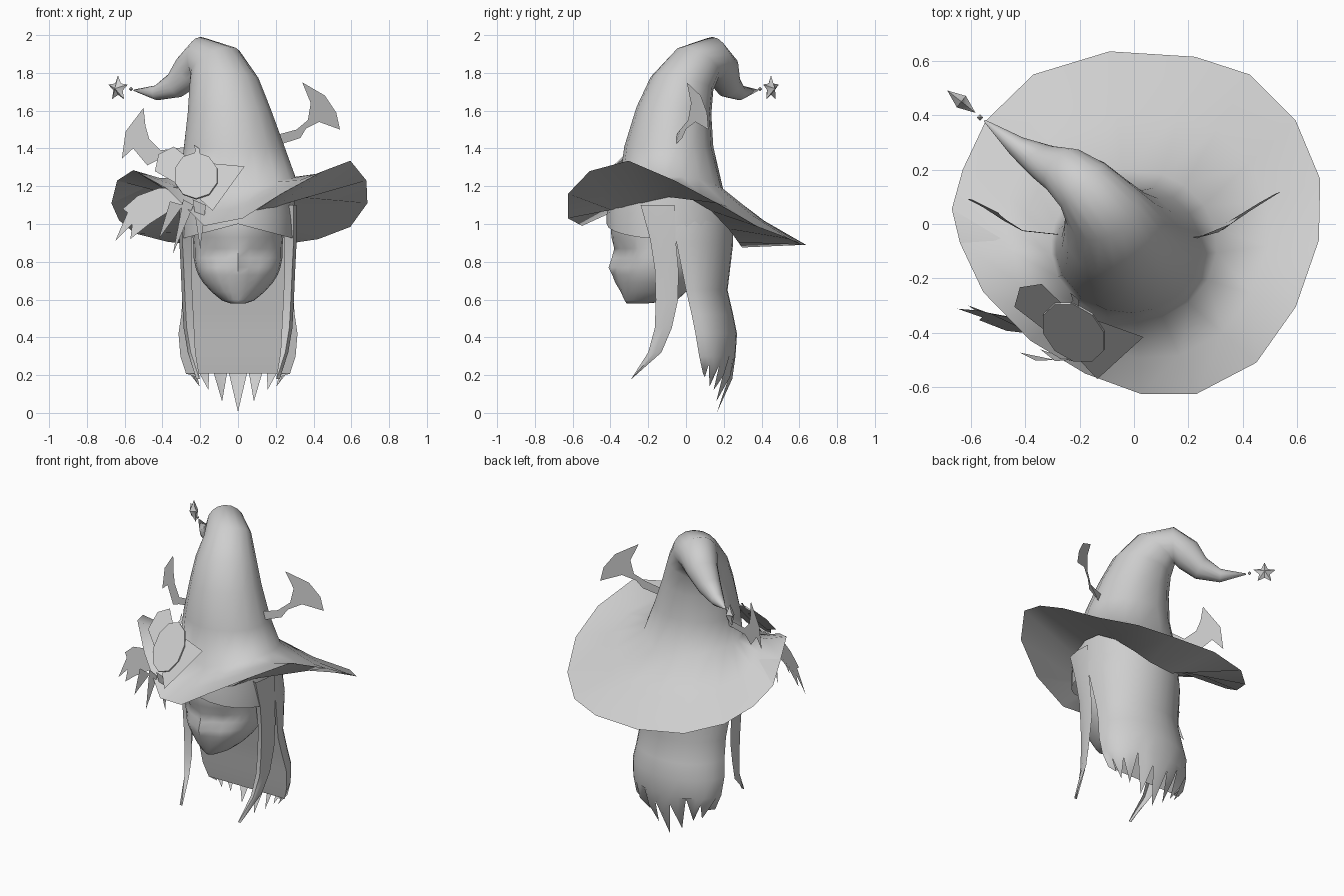
import bpy, math
from mathutils import Vector

if "Cube" in bpy.data.objects:
    bpy.data.objects.remove(bpy.data.objects["Cube"])

grey = bpy.data.materials.new("light_grey")
grey.diffuse_color = (0.62, 0.62, 0.62, 1)
grey.use_nodes = True
grey.node_tree.nodes["Principled BSDF"].inputs["Base Color"].default_value = grey.diffuse_color


def make(name, verts, faces, smooth=50):
    me = bpy.data.meshes.new(name)
    me.from_pydata([tuple(v) for v in verts], [], faces)
    me.materials.append(grey)
    ob = bpy.data.objects.new(name, me)
    bpy.context.collection.objects.link(ob)
    if smooth:
        bpy.ops.object.select_all(action='DESELECT')
        ob.select_set(True)
        bpy.context.view_layer.objects.active = ob
        bpy.ops.object.shade_smooth_by_angle(angle=math.radians(smooth))
    return ob


def loft_faces(rows, n, closed=True):
    m = n if closed else n - 1
    return [(r * n + i, r * n + (i + 1) % n, (r + 1) * n + (i + 1) % n, (r + 1) * n + i)
            for r in range(rows - 1) for i in range(m)]


# Hat: wavy brim flowing into a bent cone, with an underside reaching the head opening
rim = [(-.09, .635, .89), (.225, .615, .89), (.425, .55, .92), (.595, .38, .985), (.685, .165, 1.11),
       (.68, -.06, 1.23), (.595, -.305, 1.335), (.45, -.51, 1.28), (.23, -.625, 1.16), (.025, -.625, 1.03),
       (-.18, -.55, .99), (-.38, -.43, 1.19), (-.555, -.25, 1.285), (-.64, -.07, 1.23), (-.67, .055, 1.11),
       (-.63, .2, 1.02), (-.545, .38, .95), (-.37, .55, .905)][::-1]
rim = [Vector(p) for p in rim]
N = len(rim)
ang = [math.atan2(p.y, p.x) for p in rim]
inner = [Vector((.305 * math.cos(a), -.08 + .28 * math.sin(a), 1.17 + .08 * abs(math.cos(a)))) for a in ang]
mid = [(p + q) / 2 - Vector((0, 0, .02)) for p, q in zip(rim, inner)]
hem = []
for a in ang:
    s = math.sin(a)
    hem.append(Vector((.305 * math.cos(a), -.06 + .36 * s, 1.15 + (.08 * s if s < 0 else -.28 * s * s))))
verts = hem + rim + mid + inner
# centre, normal, radius x, radius y
cone = [((-.02, -.09, 1.41), (0, 0, 1), .267, .237),
        ((-.047, -.063, 1.6), (-.05, .1, 1), .22, .2),
        ((-.075, -.02, 1.745), (-.15, .2, 1), .185, .17),
        ((-.12, .06, 1.85), (-.4, .45, .75), .145, .135),
        ((-.19, .145, 1.875), (-.62, .6, 0), .11, .12),
        ((-.255, .195, 1.81), (-.6, .5, -.6), .095, .095),
        ((-.33, .225, 1.735), (-.75, .45, -.45), .07, .07),
        ((-.43, .285, 1.695), (-.8, .6, -.05), .04, .04),
        ((-.55, .38, 1.708), (-.8, .6, .1), .004, .004)]
n0, u, v = Vector((0, 0, 1)), Vector((1, 0, 0)), Vector((0, 1, 0))
for c, n, rx, ry in cone:
    n = Vector(n).normalized()
    q = n0.rotation_difference(n)
    u, v, n0 = q @ u, q @ v, n
    verts += [Vector(c) + u * rx * math.cos(a) + v * ry * math.sin(a) for a in ang]
rows = len(verts) // N
make("hat", verts, loft_faces(rows, N) + [tuple(range((rows - 1) * N, rows * N))], 80)

# Head: height, half width, front y, back y
head = [(.58, .04, -.315, -.2), (.595, .085, -.325, -.05), (.64, .14, -.345, 0), (.69, .185, -.36, .05),
        (.73, .21, -.37, .08), (.77, .225, -.375, .1), (.82, .235, -.378, .12), (.87, .235, -.38, .13),
        (.93, .24, -.395, .14), (1.02, .25, -.40, .15), (1.12, .25, -.38, .15)]
nose = {.69: .015, .73: .02, .77: .035, .82: .015}
S = 24
verts = []
for z, w, yf, yb in head:
    yc = (yf + yb) / 2
    for i in range(S):
        a = 2 * math.pi * i / S
        x, y = w * math.cos(a), yc + (yb - yc) * math.sin(a)
        if i == 18:
            y -= nose.get(z, 0)
        elif y < yc and .06 < abs(x) < .19 and .8 < z < .9:
            y += .025  # eye hollows
        verts.append((x, y, z))
make("head", verts, loft_faces(len(head), S) + [tuple(range(S))[::-1]], 60)

# Hair cap under the hat
verts = []
for t, sc in ((0, 1), (.5, 1.0), (1, .97)):
    for i in range(S):
        a = 2 * math.pi * i / S
        low = 1.0 - .08 * abs(math.cos(a)) if math.sin(a) < 0 else .9
        top = 1.1 + .06 * abs(math.cos(a))
        verts.append((.305 * sc * math.cos(a), -.085 + .335 * sc * math.sin(a), low + (top - low) * t))
make("hair_cap", verts, loft_faces(3, S))

# Long back hair: open curtain ending in pointed strands
curtain = [(1.02, .30, -.08, .25), (.9, .31, -.05, .25), (.65, .29, .0, .22), (.52, .30, .03, .25),
           (.42, .315, .05, .27), (.3, .305, .07, .262), (.23, .275, .09, .245)]
C = 17


def arc(z, rx, yf, yb, i):
    a = math.pi * i / (C - 1)
    return (rx * math.cos(a), yf + (yb - yf) * math.sin(a), z)


verts = []
for k, row in enumerate(curtain[::-1]):
    for i in range(C):
        x, y, z = arc(*row, i)
        if k == 0:  # uneven hem: splits run higher near the sides
            z += .1 * abs(x) - (.05 if i % 2 == 0 else 0) + (.05 if i in (5, 11) else 0)
        verts.append((x, y, z))
faces = loft_faces(len(curtain), C)
for i in range(0, C, 2):
    z = {0: .005, 2: .06, 4: .12, 6: .14, 8: .19}[abs(i - 8)]
    verts.append(arc(z, .22, .1, .165, i))
    edge = [j for j in (i + 1, i, i - 1) if 0 <= j < C]
    faces.append(tuple(edge + [len(verts) - 1]))
make("back_hair", verts, faces)

# Side locks: front y, back y, z, x, width of the forward-facing strip
lock = [(-.24, -.06, 1.1, .295, .05), (-.19, -.055, .92, .295, .05), (-.165, -.04, .76, .287, .04),
        (-.16, -.042, .6, .28, .04), (-.165, -.075, .45, .272, .04), (-.2, -.13, .32, .25, .025),
        (-.29, -.288, .18, .205, .003)]
for side, s in (("left", -1), ("right", 1)):
    verts = []
    for yf, yb, z, x, w in lock:
        verts += [(s * (x - w), yf + w / 2, z), (s * x, yf, z), (s * (x + .016), (yf + yb) / 2, z),
                  (s * (x + .012), yb, z)]
    make(side + "_lock", verts, [f if s < 0 else f[::-1] for f in loft_faces(len(lock), 4, False)])


def sheet(name, pts, depth):
    """Cut-out drawn in x and z, placed in y by a rule."""
    return make(name, [(x, depth(x, z), z) for x, z in pts], [tuple(range(len(pts)))], 0)


# Bat wings on the hat sides
sheet("right_bat_wing", [(.2, 1.47), (.22, 1.42), (.33, 1.455), (.36, 1.505), (.43, 1.54), (.54, 1.5),
                         (.52, 1.59), (.46, 1.68), (.34, 1.75), (.385, 1.64), (.37, 1.55), (.31, 1.5)],
      lambda x, z: -.05 + .65 * max(0, x - .28) + .06 * (z - 1.5))
sheet("left_bat_wing", [(-.26, 1.37), (-.26, 1.41), (-.41, 1.39), (-.47, 1.45), (-.49, 1.52), (-.5, 1.615),
                        (-.595, 1.49), (-.615, 1.345), (-.555, 1.4), (-.48, 1.31), (-.41, 1.345)],
      lambda x, z: -.04 + .58 * max(0, -x - .38) + .06 * (z - 1.4))

# Feathers and ribbons trailing from the ornament
sheet("feather", [(-.25, 1.2), (-.42, 1.19), (-.53, 1.15), (-.61, 1.08), (-.585, 1.06), (-.65, .91),
                  (-.56, 1.0), (-.57, .92), (-.47, 1.0), (-.36, 1.07), (-.25, 1.1)][::-1],
      lambda x, z: -.40 + .55 * max(0, -x - .42) + .2 * (z - 1.1))
for k, tri in enumerate((((-.36, 1.12), (-.42, .92), (-.29, 1.1)),
                         ((-.29, 1.13), (-.345, .84), (-.235, 1.1)),
                         ((-.24, 1.13), (-.2, .87), (-.17, 1.1)))):
    sheet("ribbon_%d" % (k + 1), tri, lambda x, z: -.5 - .15 * (z - 1.1))

# Leaves and round ornament share one tilted plane
tilt = lambda x, z: -.392 + .861 * (z - 1.25) - .279 * (x + .22)
sheet("right_leaf", [(-.13, 1.32), (-.2, 1.13), (-.135, 1.07), (.035, 1.305)], tilt)
sheet("left_leaf", [(-.34, 1.41), (-.42, 1.37), (-.44, 1.28), (-.3, 1.2), (-.2, 1.3), (-.29, 1.37)], tilt)
n = Vector((-.279, -1, .861)).normalized()
disc = []
for i in range(10):
    a = math.pi * (i + .5) / 5
    x, z = -.22 + .118 * math.cos(a), 1.25 + .122 * math.sin(a)
    disc.append(Vector((x, tilt(x, z), z)))
verts = [p + n * .003 for p in disc] + [p + n * .012 for p in disc]
make("round_ornament", verts, loft_faces(2, 10) + [tuple(range(10, 20))], 0)
sheet("stem", [(-.24, 1.36), (-.2, 1.36), (-.205, 1.40), (-.235, 1.42), (-.225, 1.39)],
      lambda x, z: tilt(x, z) - .01)

# Star charm with a bead at the hat tip
c, side, front = Vector((-.635, .45, 1.717)), Vector((.78, -.62, 0)), Vector((.62, .78, 0))
verts = []
for i in range(10):
    r, a = (.07, .033)[i % 2], math.pi / 2 + i * math.pi / 5
    verts.append(c + side * r * math.cos(a) + Vector((0, 0, r * math.sin(a))))
verts += [c + front * .027, c - front * .027]
make("star_charm", verts, [(i, (i + 1) % 10, 11) for i in range(10)] +
     [((i + 1) % 10, i, 10) for i in range(10)], 40)
b = Vector((-.567, .392, 1.715))
make("bead", [b + Vector(d) * .012 for d in ((1, 0, 0), (0, 1, 0), (-1, 0, 0), (0, -1, 0), (0, 0, 1), (0, 0, -1))],
     [(i, (i + 1) % 4, 4) for i in range(4)] + [((i + 1) % 4, i, 5) for i in range(4)], 0)
